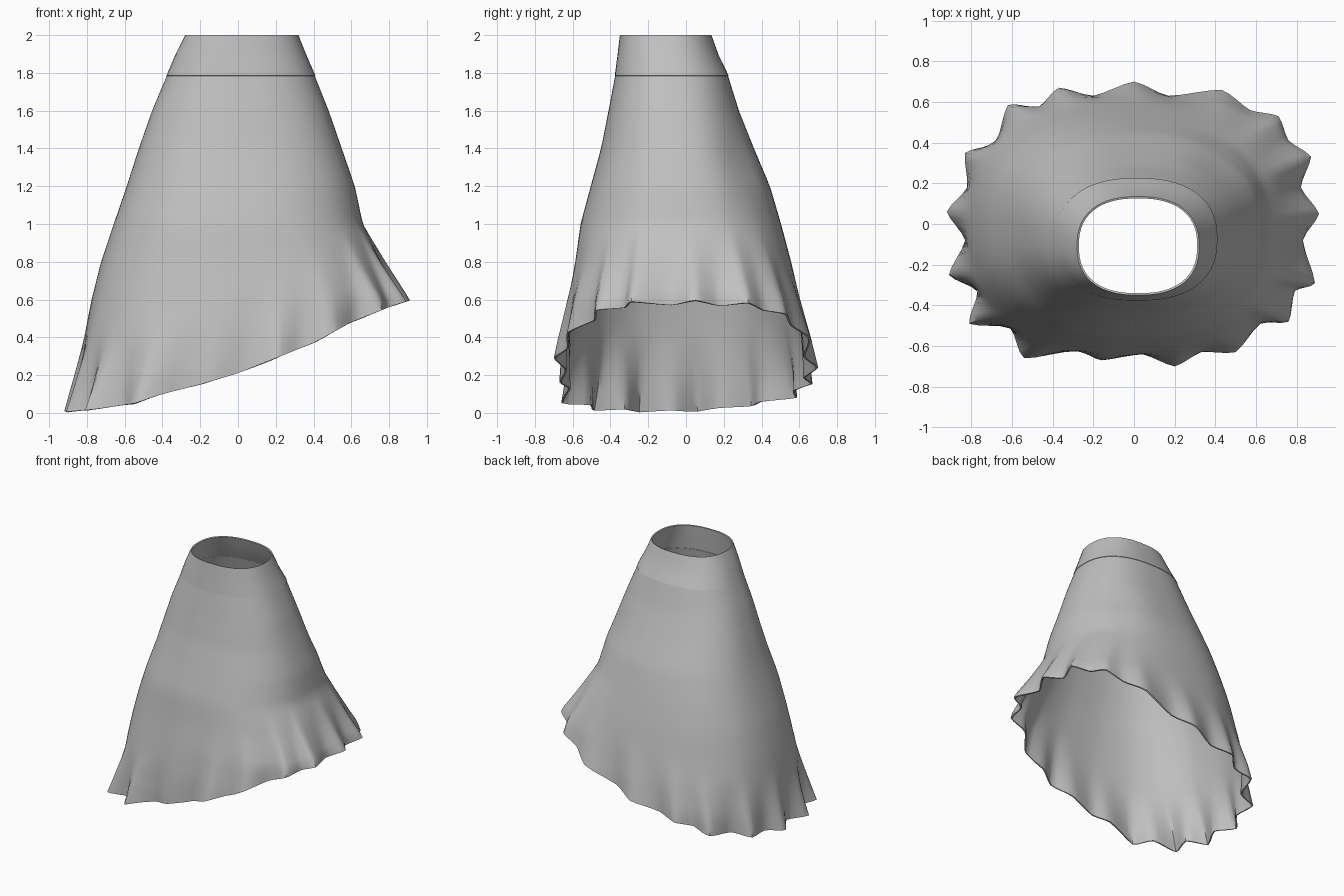
import bpy, bmesh, math

if "Cube" in bpy.data.objects:
    bpy.data.objects.remove(bpy.data.objects["Cube"])

fabric = bpy.data.materials.new("grey fabric")
fabric.diffuse_color = (0.53, 0.53, 0.53, 1)
fabric.use_nodes = True
fabric.node_tree.nodes["Principled BSDF"].inputs["Base Color"].default_value = fabric.diffuse_color

# Side profile: height, left x, right x, front y, back y
PROFILE = [(0.0, -.92, .91, -.70, .71), (0.2, -.875, .91, -.69, .70),
           (0.4, -.83, .91, -.665, .66), (0.6, -.785, .90, -.63, .61),
           (0.8, -.73, .78, -.59, .56), (1.0, -.66, .665, -.56, .505),
           (1.2, -.59, .62, -.505, .445), (1.4, -.525, .55, -.45, .36),
           (1.6, -.455, .48, -.41, .28), (1.8, -.37, .40, -.372, .218)]
BAND = [(1.785, -.379, .41, -.377, .226), (1.9, -.33, .36, -.362, .17),
        (2.0, -.28, .32, -.35, .135)]
# Pleated hem outline seen from above, alternating ridge and valley
HEM = [(0, .70), (-.20, .63), (-.37, .67), (-.47, .575), (-.62, .585), (-.68, .40),
       (-.83, .35), (-.82, .18), (-.92, .06), (-.83, -.08), (-.91, -.25), (-.77, -.33),
       (-.81, -.49), (-.61, -.51), (-.54, -.66), (-.29, -.62), (-.16, -.67), (.04, -.64),
       (.20, -.70), (.33, -.63), (.50, -.63), (.62, -.49), (.76, -.48), (.79, -.33),
       (.89, -.29), (.83, -.08), (.91, .05), (.82, .18), (.87, .33), (.76, .41),
       (.71, .53), (.57, .56), (.43, .66), (.17, .63)]
# Hem height across x
HEM_Z = [(-.92, .005), (-.75, .02), (-.55, .05), (-.4, .10), (-.2, .15), (0, .21),
         (.2, .29), (.4, .37), (.6, .48), (.8, .56), (.92, .60)]


def lookup(table, t):
    """Linear interpolation in a table sorted by its first column."""
    for a, b in zip(table, table[1:]):
        if t <= b[0]:
            k = max(0, (t - a[0]) / (b[0] - a[0]))
            return [p + (q - p) * k for p, q in zip(a[1:], b[1:])]
    return list(table[-1][1:])


def outline(table, z, ang):
    """Centre and radius of the rounded, slightly squared section at height z."""
    l, r, f, b = lookup(table, z)
    c, s = math.cos(ang), math.sin(ang)
    n = 2.4
    rad = (abs(c / ((r - l) / 2)) ** n + abs(s / ((b - f) / 2)) ** n) ** (-1 / n)
    return (l + r) / 2, (f + b) / 2, rad


def spline(p0, p1, p2, p3, t):
    """Half-tight curve through p1 and p2, so the ridges stay fairly crisp."""
    out = []
    for a, b, c, d in zip(p0, p1, p2, p3):
        curve = b + .5 * t * (c - a + t * (2 * a - 5 * b + 4 * c - d
                              + t * (3 * (b - c) + d - a)))
        out.append((curve + b + (c - b) * t) / 2)
    return out


def loft(name, rings):
    """Closed rings joined into a thin cloth shell with crisp rims."""
    bm = bmesh.new()
    rows = [[bm.verts.new(p) for p in ring] for ring in rings]
    n = len(rows[0])
    for lo, hi in zip(rows, rows[1:]):
        for i in range(n):
            j = (i + 1) % n
            bm.faces.new((lo[i], lo[j], hi[j], hi[i]))
    me = bpy.data.meshes.new(name)
    bm.to_mesh(me)
    bm.free()
    me.materials.append(fabric)
    ob = bpy.data.objects.new(name, me)
    bpy.context.collection.objects.link(ob)
    mod = ob.modifiers.new("cloth thickness", 'SOLIDIFY')
    mod.thickness = 0.01
    mod.offset = -1
    bpy.ops.object.select_all(action='DESELECT')
    ob.select_set(True)
    bpy.context.view_layer.objects.active = ob
    bpy.ops.object.modifier_apply(modifier=mod.name)
    bpy.ops.object.shade_smooth_by_angle(angle=math.radians(55))


# Skirt hem: resample the pleats and measure how far they leave the smooth body
SUB, ROWS, TOP = 4, 30, 1.8
N = len(HEM)
points = [spline(*(HEM[(i + k) % N] for k in (-1, 0, 1, 2)), s / SUB)
          for i in range(N) for s in range(SUB)]
info = []
for x, y in points:
    hz = lookup(HEM_Z, x)[0] + 0.07 * max(0, y) * min(1, max(0, .6 - x))
    l, r, f, b = lookup(PROFILE, hz)
    ang = math.atan2(y - (f + b) / 2, x - (l + r) / 2)
    cx, cy, rad = outline(PROFILE, hz, ang)
    info.append((hz, ang, math.hypot(x - cx, y - cy) / rad - 1))

# Skirt columns: broad shape fades slowly to the waist, pleats fade near the hem
columns = []
M = len(info)
for i, (hz, ang, full) in enumerate(info):
    broad = sum(info[(i + k) % M][2] for k in range(-SUB * 2, SUB * 2 + 1)) / (SUB * 4 + 1)
    col = []
    for j in range(ROWS + 1):
        t = 1 - j / ROWS
        z = TOP + (hz - TOP) * t
        cx, cy, rad = outline(PROFILE, z, ang)
        fade = max(0, 1 - (z - hz) / 0.42) ** 1.3
        rad *= 1 + broad * t ** 3 + (full - broad) * fade
        # Soft fold on the back right
        rad -= 0.025 * math.exp(-((ang - .66) / .3) ** 2 - ((z - 1.28) / .25) ** 2)
        col.append((cx + rad * math.cos(ang), cy + rad * math.sin(ang), z))
    columns.append(col)
loft("skirt", list(zip(*columns)))

# Waistband: smooth tapered band overlapping the top of the skirt
band = []
for i in range(5):
    z = 1.785 + 0.215 * i / 4
    ring = []
    for k in range(64):
        a = math.tau * k / 64
        cx, cy, rad = outline(BAND, z, a)
        ring.append((cx + rad * math.cos(a), cy + rad * math.sin(a), z))
    band.append(ring)
loft("waistband", band)
